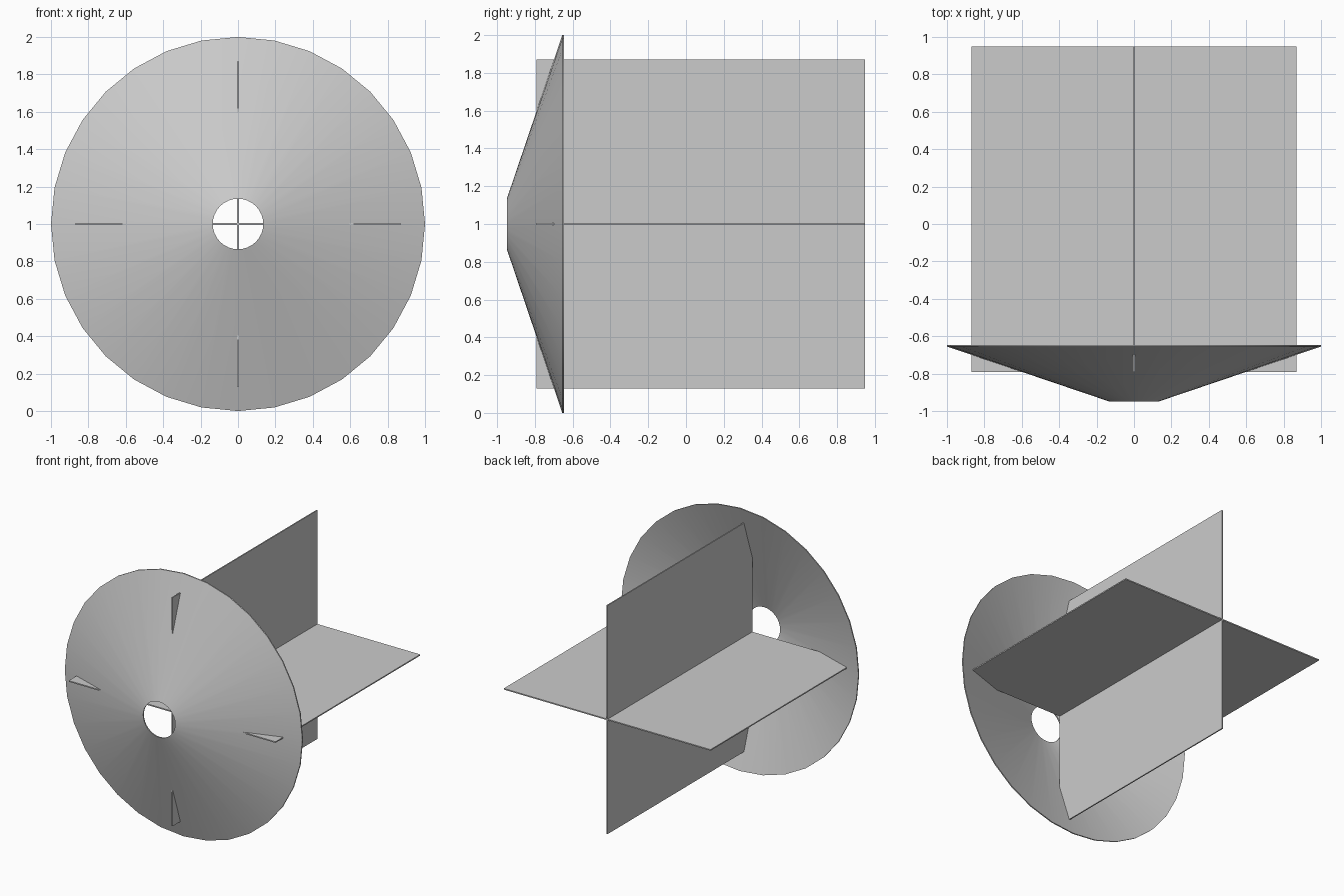
import bpy, bmesh, math

if "Cube" in bpy.data.objects:
    bpy.data.objects.remove(bpy.data.objects["Cube"])

CENTRE_Z = 1.0


def add_object(name, bm):
    bmesh.ops.recalc_face_normals(bm, faces=bm.faces)
    mesh = bpy.data.meshes.new(name)
    bm.to_mesh(mesh)
    bm.free()
    obj = bpy.data.objects.new(name, mesh)
    bpy.context.collection.objects.link(obj)
    return obj


def lathe(name, profile, sides):
    """Spin a closed (radius, y) profile around the front-to-back axis."""
    bm = bmesh.new()
    rings = []
    for i in range(sides):
        a = 2 * math.pi * i / sides
        rings.append([bm.verts.new((r * math.cos(a), y, CENTRE_Z + r * math.sin(a)))
                      for r, y in profile])
    n = len(profile)
    for i in range(sides):
        p, q = rings[i], rings[(i + 1) % sides]
        for j in range(n):
            k = (j + 1) % n
            bm.faces.new((p[j], p[k], q[k], q[j]))
    return add_object(name, bm)


def plate(name, size_x, size_z, y0, y1):
    bm = bmesh.new()
    bmesh.ops.create_cube(bm, size=1)
    bmesh.ops.scale(bm, vec=(size_x, y1 - y0, size_z), verts=bm.verts)
    bmesh.ops.translate(bm, vec=(0, (y0 + y1) / 2, CENTRE_Z), verts=bm.verts)
    return add_object(name, bm)


# Thin conical dish with a round centre hole
dish = lathe("cone_dish", [(0.135, -0.948), (1.0, -0.655), (1.0, -0.646), (0.135, -0.939)], 32)
bpy.context.view_layer.objects.active = dish
dish.select_set(True)
bpy.ops.object.shade_smooth_by_angle(angle=math.radians(30))

# Two crossed square fins whose front corners poke through the dish
plate("horizontal_fin", 1.74, 0.009, -0.792, 0.948)
plate("vertical_fin", 0.009, 1.74, -0.792, 0.948)
